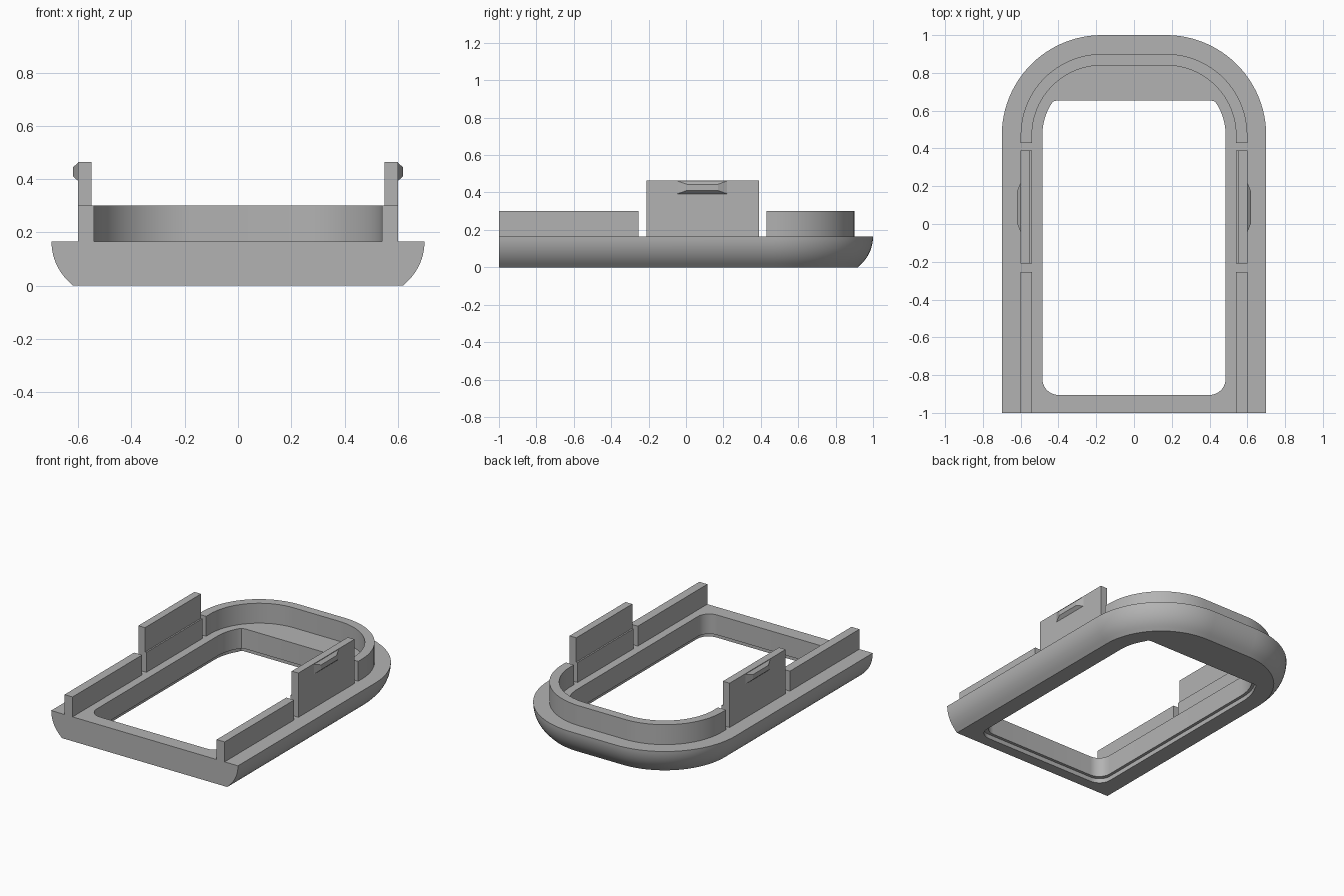
import bpy, bmesh
from math import sin, cos, pi, radians

cube = bpy.data.objects.get("Cube")
if cube:
    bpy.data.objects.remove(cube, do_unlink=True)

grey = bpy.data.materials.new("plain grey")
grey.use_nodes = True
grey.diffuse_color = (0.45, 0.45, 0.45, 1)
grey.node_tree.nodes["Principled BSDF"].inputs["Base Color"].default_value = (0.45, 0.45, 0.45, 1)

CX, CY = 0.17, 0.47      # centre of the rounded back corners
DECK = 0.165             # top of the base
RAIL = 0.30              # top of the rails
STEPS = 24


def arc(cx, cy, r, start, end, n=STEPS):
    return [(cx + r * cos(radians(start + (end - start) * i / n)),
             cy + r * sin(radians(start + (end - start) * i / n))) for i in range(n + 1)]


def mirrored(half):
    """Close a right-hand half outline with its mirror image."""
    return half + [(-x, y) for x, y in reversed(half)]


def arch(r, y_end):
    """Arch outline that is straight at the sides and rounded at the back."""
    return mirrored([(CX + r, y_end)] + arc(CX, CY, r, 0, 90))


def loft(name, rings):
    """Join rings of (x, y, z) points into a closed solid."""
    bm = bmesh.new()
    loops = [[bm.verts.new(p) for p in ring] for ring in rings]
    n = len(loops[0])
    for a, b in zip(loops, loops[1:]):
        for i in range(n):
            j = (i + 1) % n
            bm.faces.new((a[i], a[j], b[j], b[i]))
    bm.faces.new(loops[0][::-1])
    bm.faces.new(loops[-1])
    bmesh.ops.recalc_face_normals(bm, faces=bm.faces)
    mesh = bpy.data.meshes.new(name)
    bm.to_mesh(mesh)
    bm.free()
    mesh.materials.append(grey)
    ob = bpy.data.objects.new(name, mesh)
    bpy.context.collection.objects.link(ob)
    return ob


def prism(name, outline, z0, z1):
    return loft(name, [[(x, y, z) for x, y in outline] for z in (z0, z1)])


def rect(x0, x1, y0, y1):
    return [(x0, y0), (x1, y0), (x1, y1), (x0, y1)]


def activate(ob):
    bpy.ops.object.select_all(action='DESELECT')
    ob.select_set(True)
    bpy.context.view_layer.objects.active = ob


def smooth(ob):
    activate(ob)
    bpy.ops.object.shade_smooth_by_angle(angle=radians(25))


def cut(ob, cutter):
    cutter.hide_render = True
    mod = ob.modifiers.new("cut", 'BOOLEAN')
    mod.operation, mod.solver, mod.object = 'DIFFERENCE', 'EXACT', cutter
    activate(ob)
    bpy.ops.object.modifier_apply(modifier=mod.name)
    bpy.data.objects.remove(cutter, do_unlink=True)


def opening(grow):
    """Window outline: small front corners, back corners following the base."""
    side, front, back = 0.485 + grow, -0.905 - grow, 0.655 + grow
    half = arc(side - 0.085, front + 0.085, 0.085, -90, 0, 10)
    half += arc(CX, CY, side - CX, 0, 32, 10)
    half += [(0.427 + grow, back - 0.006), (0.405 + grow, back)]
    return mirrored(half)


# Base: rounded underside with a chamfered bottom edge
R = 0.205
profile = [(0.08, 0)] + [(R - R * cos(a), DECK - R * sin(a))
                         for a in (pi / 4 * (1 - i / 10) for i in range(11))]
base = loft("base", [[(x, y, z) for x, y in arch(0.53 - d, -1)] for d, z in profile])
cut(base, prism("opening_cutter", opening(0), -0.1, 0.3))
cut(base, prism("recess_cutter", opening(0.02), -0.1, 0.03))
smooth(base)

# Back rail: thin wall following the rounded end
outer = [(0.60, 0.43)] + arc(CX, CY, 0.43, 0, 90)
inner = [(0.54, 0.43)] + arc(CX, CY, 0.37, 0, 90)
wall = outer + [(-x, y) for x, y in reversed(outer)]
wall += [(-x, y) for x, y in inner] + inner[::-1]
smooth(prism("back_rail", wall, DECK, RAIL))

for name, s in (("left", 1), ("right", -1)):
    # Front rail and clip, the clip's upper half slightly thinner
    prism(name + "_front_rail", rect(s * 0.54, s * 0.60, -1, -0.255), DECK, RAIL)
    prism(name + "_clip_foot", rect(s * 0.54, s * 0.60, -0.21, 0.39), DECK, RAIL)
    prism(name + "_clip_tab", rect(s * 0.55, s * 0.60, -0.21, 0.39), RAIL, 0.465)
    # Tapered catch on the outside of the clip
    loft(name + "_catch", [[(s * x, y, z) for y, z in rect(y0, y1, z0, z1)]
                           for x, y0, y1, z0, z1 in ((0.60, -0.045, 0.22, 0.393, 0.461),
                                                     (0.62, 0.005, 0.17, 0.411, 0.444))])
